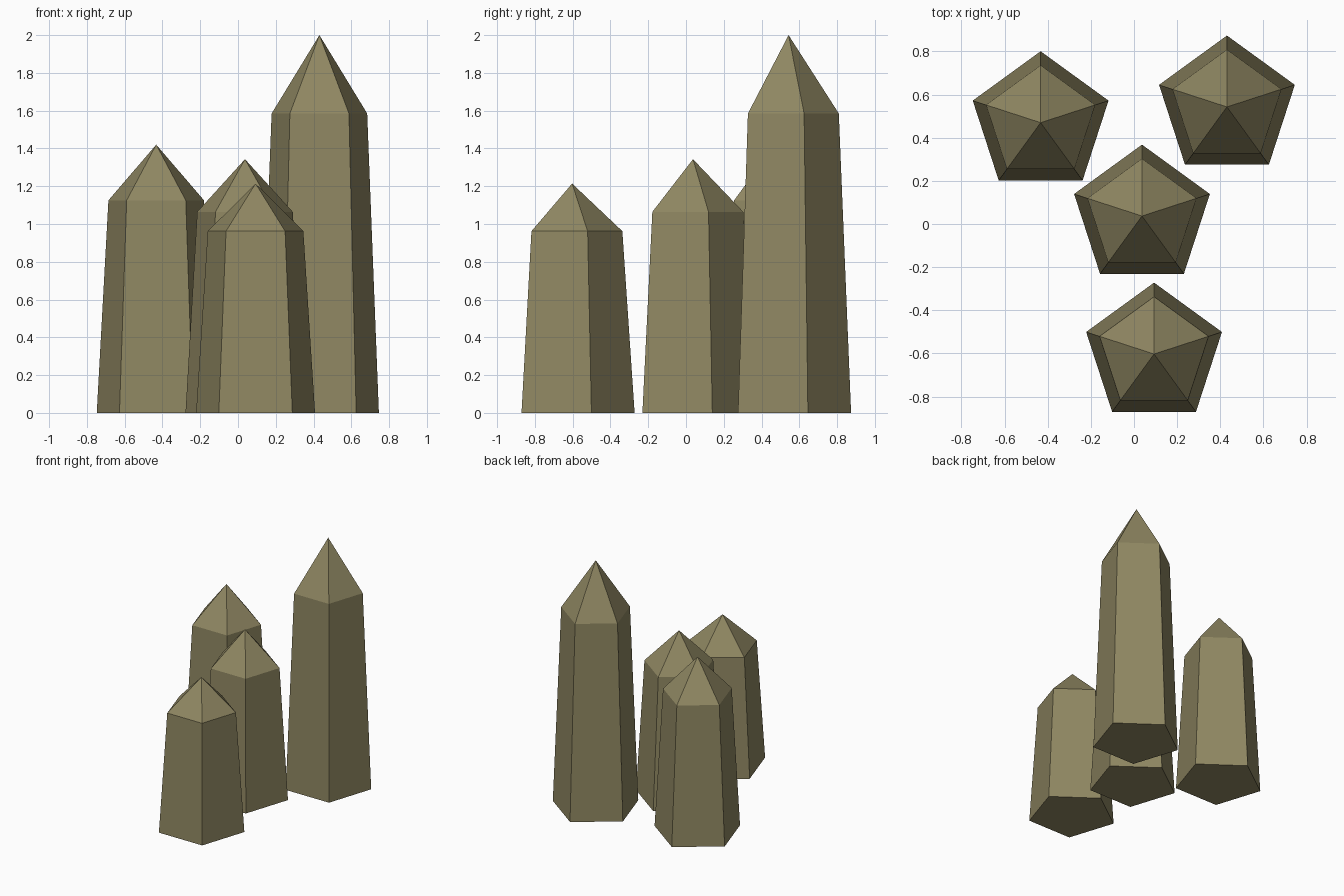
import bpy, bmesh, math

if "Cube" in bpy.data.objects:
    bpy.data.objects.remove(bpy.data.objects["Cube"])

stone = bpy.data.materials.new("olive_stone")
stone.diffuse_color = (0.275, 0.242, 0.122, 1)
stone.use_nodes = True
stone.node_tree.nodes["Principled BSDF"].inputs["Base Color"].default_value = stone.diffuse_color

SIDES = 5
BASE_R, SHOULDER_R = 0.331, 0.266
SHOULDER = 0.7925  # shoulder height as a share of full height


def crystal(name, x, y, height):
    """Tapered five-sided shaft with a pointed cap and a closed base."""
    bm = bmesh.new()

    def ring(r, z):
        angles = [math.pi / 2 + i * math.tau / SIDES for i in range(SIDES)]
        return [bm.verts.new((r * math.cos(a), r * math.sin(a), z)) for a in angles]

    base = ring(BASE_R, 0)
    shoulder = ring(SHOULDER_R, height * SHOULDER)
    tip = bm.verts.new((0, 0, height))
    bm.faces.new(base[::-1])
    for i in range(SIDES):
        j = (i + 1) % SIDES
        bm.faces.new((base[i], base[j], shoulder[j], shoulder[i]))
        bm.faces.new((shoulder[i], shoulder[j], tip))

    mesh = bpy.data.meshes.new(name)
    bm.to_mesh(mesh)
    bm.free()
    mesh.materials.append(stone)
    obj = bpy.data.objects.new(name, mesh)
    obj.location = (x, y, 0)
    bpy.context.collection.objects.link(obj)


# Cluster of four pillars
crystal("tall_crystal", 0.431, 0.543, 2.0)
crystal("left_crystal", -0.433, 0.470, 1.42)
crystal("middle_crystal", 0.037, 0.037, 1.343)
crystal("front_crystal", 0.093, -0.603, 1.214)
